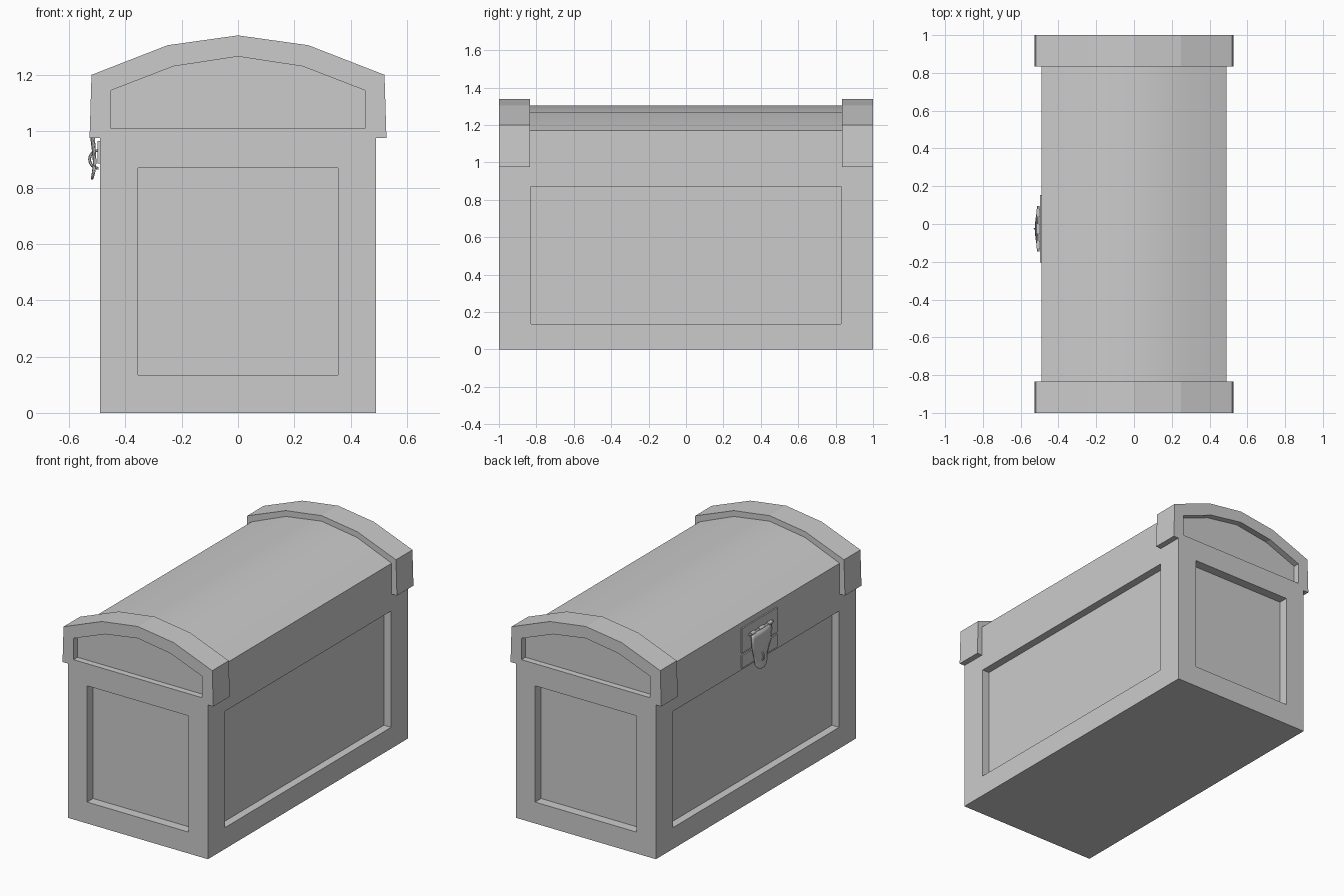
import bpy, bmesh, math
from mathutils import Vector, Matrix

cube = bpy.data.objects.get("Cube")
if cube:
    bpy.data.objects.remove(cube, do_unlink=True)

grey = bpy.data.materials.new("plain_grey")
grey.use_nodes = True
colour = (0.6, 0.6, 0.6, 1)
grey.diffuse_color = colour
grey.node_tree.nodes["Principled BSDF"].inputs["Base Color"].default_value = colour


def finish(name, bm, smooth=None):
    bmesh.ops.remove_doubles(bm, verts=bm.verts, dist=0.0005)
    bmesh.ops.recalc_face_normals(bm, faces=bm.faces)
    mesh = bpy.data.meshes.new(name)
    bm.to_mesh(mesh)
    bm.free()
    mesh.materials.append(grey)
    ob = bpy.data.objects.new(name, mesh)
    bpy.context.collection.objects.link(ob)
    if smooth:
        bpy.ops.object.select_all(action='DESELECT')
        ob.select_set(True)
        bpy.context.view_layer.objects.active = ob
        bpy.ops.object.shade_smooth_by_angle(angle=math.radians(smooth))
    return ob


def bridge(bm, loops):
    """Join successive closed rings of points with quads."""
    rings = [[bm.verts.new(p) for p in loop] for loop in loops]
    n = len(rings[0])
    for a, b in zip(rings, rings[1:]):
        for i in range(n):
            bm.faces.new((a[i], a[(i + 1) % n], b[(i + 1) % n], b[i]))
    return rings


def recessed_wall(bm, outer, inner, depth, place):
    """Wall with a sunken panel; place maps (u, v, depth) to a point."""
    rings = bridge(bm, [[place(u, v, 0) for u, v in outer],
                        [place(u, v, 0) for u, v in inner],
                        [place(u, v, depth) for u, v in inner]])
    bm.faces.new(rings[-1])


def rect(half, low, high):
    return [(-half, low), (half, low), (half, high), (-half, high)]


def arch(points):
    """Mirror a half profile that ends on the centre line."""
    return points + [(-x, z) for x, z in reversed(points[:-1])]


def box(bm, size, centre):
    m = Matrix.Translation(centre) @ Matrix.Diagonal((*size, 1))
    bmesh.ops.create_cube(bm, size=1, matrix=m)


W, SEAM, EAVE, BAND = 0.49, 0.975, 1.17, 0.835

# Chest body: four walls with sunken panels, and a floor
bm = bmesh.new()
for s in (-1, 1):
    recessed_wall(bm, rect(1, 0, EAVE), rect(0.83, 0.135, 0.87), 0.05,
                  lambda u, v, d: (s * (W - d), u, v))
    recessed_wall(bm, rect(W, 0, SEAM), rect(0.355, 0.135, 0.87), 0.06,
                  lambda u, v, d: (u, s * (1 - d), v))
bm.faces.new([bm.verts.new((x, y, 0)) for x, y in rect(W, -1, 1)])
finish("chest_body", bm)

# Curved lid between the end bands
bm = bmesh.new()
lid = arch([(-W, EAVE), (-0.25, 1.268), (0, 1.305)])
ends = [[bm.verts.new((x, y, z)) for x, z in lid] for y in (-BAND, BAND)]
for i in range(len(lid) - 1):
    bm.faces.new((ends[0][i], ends[0][i + 1], ends[1][i + 1], ends[1][i]))
lid_ob = finish("lid_top", bm, 60)

# Thick arched bands at both ends, each with a sunken panel
outer = arch([(-0.527, SEAM), (-0.52, 1.2), (-0.25, 1.305), (0, 1.34)])
inner = arch([(-0.45, 1.01), (-0.45, 1.145), (-0.23, 1.23), (0, 1.265)])
for s, name in ((-1, "front_lid_band"), (1, "back_lid_band")):
    bm = bmesh.new()
    recessed_wall(bm, outer, inner, 0.04, lambda u, v, d: (u, s * (1 - d), v))
    rings = bridge(bm, [[(x, s * y, z) for x, z in outer] for y in (1, BAND)])
    bm.faces.new(rings[-1])
    finish(name, bm)

# Latch plates on the lid and on the body
MID = -0.025
for name, low, high in (("upper_latch_plate", 0.98, 1.135),
                        ("lower_latch_plate", 0.885, 0.965)):
    bm = bmesh.new()
    box(bm, (0.009, 0.355, high - low), (-W - 0.004, MID, (low + high) / 2))
    finish(name, bm)

# Hinge pin with knuckles
bm = bmesh.new()
turn = Matrix.Rotation(math.pi / 2, 4, 'X')
for y, length, r in ((0, 0.24, 0.006), (-0.085, 0.04, 0.011),
                     (0.085, 0.04, 0.011), (0, 0.05, 0.011)):
    bmesh.ops.create_cone(bm, cap_ends=True, segments=10, radius1=r, radius2=r,
                          depth=length,
                          matrix=Matrix.Translation((-0.507, MID + y, 1.075)) @ turn)
finish("hinge_pin", bm, 40)

# Hasp: tapering tongue, bulging outward, with a flared round tail
rows = [(1.075, 0.508, 0.095), (1.04, 0.51, 0.1), (0.98, 0.511, 0.095),
        (0.93, 0.507, 0.075), (0.89, 0.505, 0.062), (0.86, 0.508, 0.06),
        (0.84, 0.513, 0.045), (0.828, 0.517, 0.02)]
bm = bmesh.new()
steps = 8
grid = []
for z, x, half in rows:
    ts = [2 * i / steps - 1 for i in range(steps + 1)]
    grid.append([bm.verts.new((-x - 0.012 * half / 0.1 * (1 - t * t),
                               MID + half * t, z)) for t in ts])
for a, b in zip(grid, grid[1:]):
    for i in range(steps):
        bm.faces.new((a[i], a[i + 1], b[i + 1], b[i]))
hasp = finish("hasp", bm, 50)
mod = hasp.modifiers.new("thickness", 'SOLIDIFY')
mod.thickness = 0.005
mod.offset = 0

# Staple loop poking through the hasp
bm = bmesh.new()
loops = []
for k in range(9):
    a = math.pi * k / 8
    out = Vector((-math.sin(a), 0, math.cos(a)))
    loops.append([Vector((-0.495, MID, 0.9)) + out * (0.032 + 0.005 * math.cos(b))
                  + Vector((0, 0.005 * math.sin(b), 0))
                  for b in (math.tau * j / 6 for j in range(6))])
bridge(bm, loops)
finish("staple", bm, 50)
